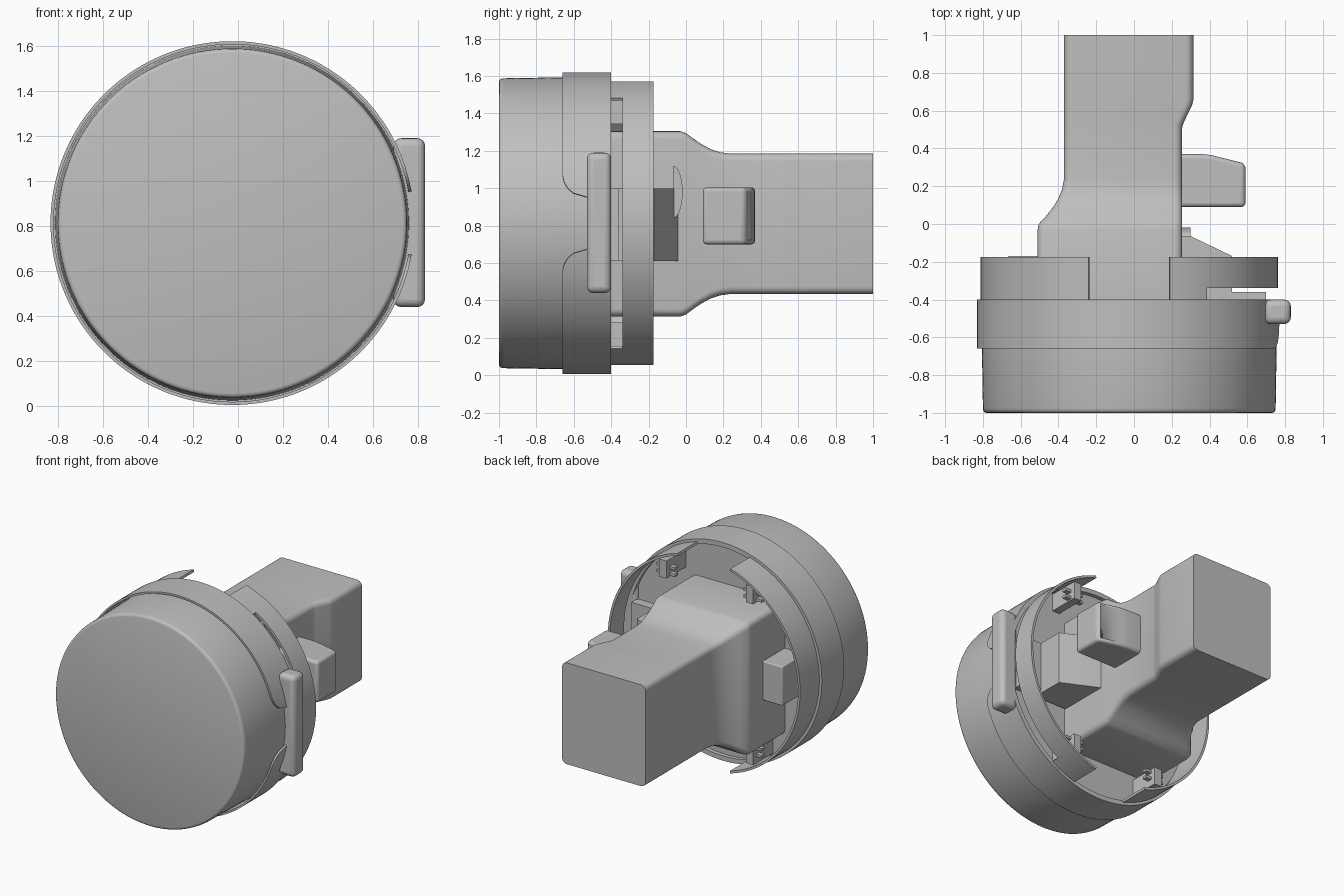
import bpy, bmesh, math
from mathutils import Vector

if "Cube" in bpy.data.objects:
    bpy.data.objects.remove(bpy.data.objects["Cube"], do_unlink=True)

CX, CZ = -0.025, 0.813          # axis of the round head
GREY = (0.52, 0.52, 0.52, 1)
mat = bpy.data.materials.new("plain grey")
mat.use_nodes = True
mat.diffuse_color = GREY
mat.node_tree.nodes["Principled BSDF"].inputs["Base Color"].default_value = GREY


def finish(name, bm, bevel=0, smooth=True):
    bmesh.ops.recalc_face_normals(bm, faces=bm.faces)
    me = bpy.data.meshes.new(name)
    bm.to_mesh(me)
    bm.free()
    ob = bpy.data.objects.new(name, me)
    bpy.context.collection.objects.link(ob)
    me.materials.append(mat)
    if bevel:
        m = ob.modifiers.new("bevel", "BEVEL")
        m.width, m.segments, m.limit_method = bevel, 4, "ANGLE"
    if smooth:
        bpy.ops.object.select_all(action="DESELECT")
        ob.select_set(True)
        bpy.context.view_layer.objects.active = ob
        bpy.ops.object.shade_smooth_by_angle(angle=math.radians(35))
    return ob


def bridge(bm, rings, closed=False):
    """Skin a list of equally long vertex loops, capping open ends."""
    n = len(rings[0])
    pairs = list(zip(rings, rings[1:]))
    if closed:
        pairs.append((rings[-1], rings[0]))
    for a, b in pairs:
        for i in range(n):
            j = (i + 1) % n
            bm.faces.new((a[i], a[j], b[j], b[i]))
    if not closed:
        bm.faces.new(rings[0])
        bm.faces.new(rings[-1])


def lathe(name, profile, seg=128):
    """Stack of circles (radius, y) around the head axis."""
    bm = bmesh.new()
    rings = []
    for r, y in profile:
        rings.append([bm.verts.new((CX + r * math.cos(t), y, CZ + r * math.sin(t)))
                      for t in (2 * math.pi * i / seg for i in range(seg))])
    bridge(bm, rings)
    return finish(name, bm)


def arc(name, r0, r1, y0, y1, a0, a1, seg=64):
    """Curved strip about the head axis; y0 may depend on the angle."""
    bm = bmesh.new()
    rings = []
    for i in range(seg + 1):
        t = a0 + (a1 - a0) * i / seg
        front = y0(t) if callable(y0) else y0
        rings.append([bm.verts.new((CX + r * math.cos(t), y, CZ + r * math.sin(t)))
                      for r, y in ((r0, front), (r1, front), (r1, y1), (r0, y1))])
    bridge(bm, rings)
    return finish(name, bm)


def box(name, x, y, z, bevel=0):
    bm = bmesh.new()
    bmesh.ops.create_cube(bm, size=1)
    for v in bm.verts:
        v.co = Vector([lo + (hi - lo) * (c + 0.5)
                       for c, (lo, hi) in zip(v.co, (x, y, z))])
    return finish(name, bm, bevel, bevel > 0)


def prism(name, outline, z0, z1, bevel=0):
    """Outline in x and y, raised from z0 to z1."""
    bm = bmesh.new()
    bridge(bm, [[bm.verts.new((x, y, z)) for x, y in outline] for z in (z0, z1)])
    return finish(name, bm, bevel)


# Round head: closed drum with a shallow rear recess
lathe("head_drum", [(0.755, -1), (0.765, -0.997), (0.772, -0.99), (0.775, -0.975),
                    (0.78, -0.66), (0.787, -0.40), (0.772, -0.40), (0.772, -0.43)])

# Outer band, open on the +x side with rounded front corners
A_END = 0.175


def band_front(t):
    gap = min(t, 2 * math.pi - t) - A_END
    k = max(0.0, 1 - gap / 0.16)
    return -0.66 + 0.13 * (1 - math.sqrt(max(0, 1 - k * k)))


arc("outer_band", 0.793, 0.807, band_front, -0.40, A_END, 2 * math.pi - A_END, 220)
arc("band_rear_lip", 0.775, 0.807, -0.41, -0.40, A_END, 2 * math.pi - A_END, 160)

# Rear collar: two arcs with gaps at the top and bottom, the +x one slotted
A_COL, A_SLOT = 1.294, 1.02
arc("rear_collar_right", 0.770, 0.787, -0.41, -0.175, math.pi - A_COL, math.pi + A_COL)
arc("rear_collar_left", 0.770, 0.787, -0.34, -0.175, -A_COL, A_COL)
for label, s in (("upper", 1), ("lower", -1)):
    arc("collar_foot_" + label, 0.770, 0.787, -0.41, -0.34, s * A_SLOT, s * A_COL, 16)

# Main housing lofted along y into the square handle
SECTIONS = [  # y, x min, x max, z min, z max
    (-0.43, -0.51, 0.255, 0.315, 1.305), (-0.03, -0.51, 0.255, 0.315, 1.305),
    (0.0, -0.505, 0.255, 0.325, 1.295), (0.04, -0.468, 0.255, 0.355, 1.265),
    (0.08, -0.435, 0.255, 0.382, 1.238), (0.13, -0.403, 0.255, 0.41, 1.21),
    (0.18, -0.382, 0.255, 0.427, 1.193), (0.24, -0.37, 0.255, 0.435, 1.185),
    (0.51, -0.37, 0.255, 0.435, 1.185), (0.535, -0.37, 0.262, 0.435, 1.185),
    (0.63, -0.37, 0.308, 0.435, 1.185), (0.66, -0.37, 0.315, 0.435, 1.185),
    (1.0, -0.37, 0.315, 0.435, 1.185)]
bm = bmesh.new()
loops = []
R = 0.04
for y, xa, xb, za, zb in SECTIONS:
    loop = []
    for q, (cx, cz) in enumerate(((xb - R, zb - R), (xa + R, zb - R),
                                  (xa + R, za + R), (xb - R, za + R))):
        for i in range(6):
            t = math.pi / 2 * (q + i / 5)
            loop.append(bm.verts.new((cx + R * math.cos(t), y, cz + R * math.sin(t))))
    loops.append(loop)
bridge(bm, loops)
finish("housing_and_handle", bm)

# Side knob with a slanted rear face
prism("side_knob", [(0.22, 0.09), (0.59, 0.09), (0.59, 0.315), (0.57, 0.325),
                    (0.41, 0.365), (0.36, 0.37), (0.22, 0.37)], 0.70, 1.005, 0.045)

# Sloped latch block beside the housing, and its mount in the collar slot
prism("latch_wedge", [(0.2, -0.03), (0.26, -0.045), (0.52, -0.17), (0.52, -0.42),
                      (0.2, -0.42)], 0.61, 1.0)
box("latch_mount", (0.50, 0.70), (-0.43, -0.36), (0.61, 1.0))

# Small rounded hub on the side of the housing
bm = bmesh.new()
hub = [(-0.07 + 0.052 * math.sin(math.pi * i / 20),
        0.98 + 0.14 * math.cos(math.pi * i / 20)) for i in range(21)]
bridge(bm, [[bm.verts.new((x, y, z)) for y, z in hub] for x in (0.24, 0.30)])
finish("side_hub", bm)

# Grip clip on the +x side of the head
box("grip_clip", (0.69, 0.83), (-0.53, -0.40), (0.44, 1.19), 0.035)

# Block opposite the latch
box("inner_block", (-0.67, -0.50), (-0.43, -0.17), (0.67, 0.96), 0.008)

# Posts with snap teeth inside the collar
for side, x in (("left", 0.33), ("right", -0.38)):
    for level, s in (("upper", 1), ("lower", -1)):
        zs = sorted((CZ + s * 0.53, CZ + s * 0.66))
        box(f"post_{side}_{level}", (x - 0.03, x + 0.03), (-0.43, -0.20), zs)
        for k in range(2):
            zt = CZ + s * (0.55 + 0.05 * k)
            box(f"snap_tooth_{side}_{level}_{k + 1}", (x - 0.075, x + 0.075),
                (-0.27, -0.235), (zt - 0.01, zt + 0.01))
